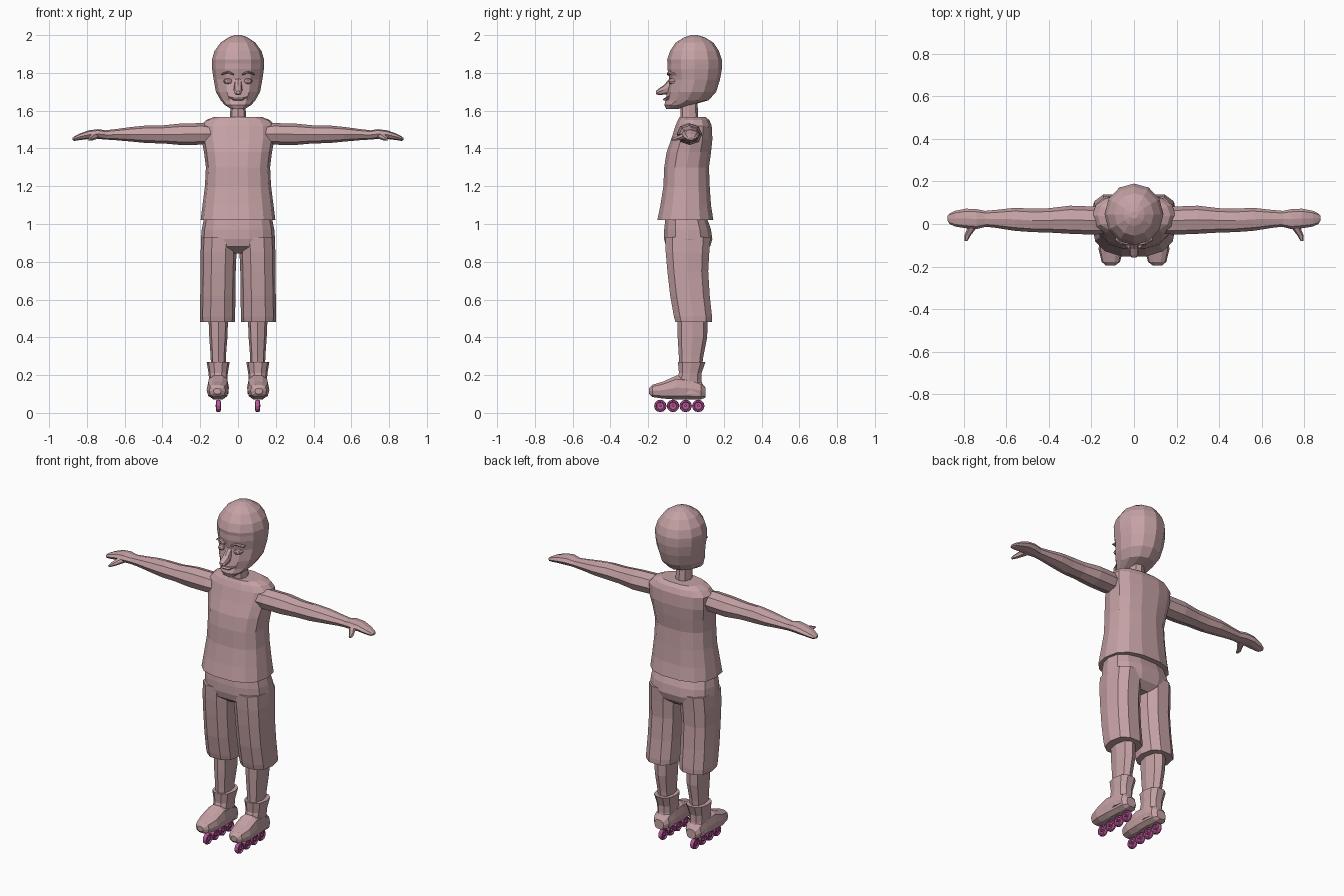
import bpy, bmesh, math


def material(name, rgb):
    m = bpy.data.materials.new(name)
    m.diffuse_color = (*rgb, 1)
    return m


CLAY = material("dusty_pink", (0.56, 0.36, 0.375))
MAGENTA = material("magenta", (0.50, 0.10, 0.33))


def loft(name, axis, sections, sides=12, power=0.85, mat=CLAY, mirror=False):
    """Skin rounded sections (t, u0, u1, v0, v1) placed along an axis."""
    bm = bmesh.new()
    rings = []
    for t, u0, u1, v0, v1 in sections:
        ring = []
        for i in range(sides):
            a = 2 * math.pi * i / sides
            c, s = math.cos(a), math.sin(a)
            u = (u0 + u1) / 2 + (u1 - u0) / 2 * math.copysign(abs(c) ** power, c)
            v = (v0 + v1) / 2 + (v1 - v0) / 2 * math.copysign(abs(s) ** power, s)
            ring.append(bm.verts.new({"x": (t, u, v), "y": (u, t, v), "z": (u, v, t)}[axis]))
        rings.append(ring)
    for a, b in zip(rings, rings[1:]):
        for i in range(sides):
            j = (i + 1) % sides
            bm.faces.new((a[i], a[j], b[j], b[i]))
    bm.faces.new(rings[0])
    bm.faces.new(rings[-1])
    bmesh.ops.recalc_face_normals(bm, faces=bm.faces)
    me = bpy.data.meshes.new(name)
    bm.to_mesh(me)
    bm.free()
    me.materials.append(mat)
    ob = bpy.data.objects.new(name, me)
    bpy.context.collection.objects.link(ob)
    if mirror:
        ob.modifiers.new("mirror", "MIRROR").use_mirror_merge = False
    return ob


def sym(rows):
    """Expand (z, half_width, front, back) rows into sections centred on x = 0."""
    return [(z, -w, w, f, b) for z, w, f, b in rows]


# Head with a fringe ridge, brow and narrowing chin
loft("head", "z", sym([
    (1.608, 0.035, -0.105, -0.045), (1.63, 0.07, -0.115, 0.03),
    (1.655, 0.092, -0.108, 0.12), (1.70, 0.117, -0.10, 0.16),
    (1.765, 0.129, -0.088, 0.18), (1.82, 0.137, -0.098, 0.19),
    (1.85, 0.138, -0.097, 0.19), (1.87, 0.138, -0.10, 0.19),
    (1.915, 0.125, -0.085, 0.175), (1.96, 0.092, -0.055, 0.145),
    (1.988, 0.05, -0.01, 0.10), (2.0, 0.018, 0.025, 0.06)]), power=1.0)

# Face: pointed nose, eyes, brows and lips
loft("nose", "y", [(-0.158, -0.010, 0.010, 1.688, 1.705),
                   (-0.148, -0.020, 0.020, 1.682, 1.714),
                   (-0.118, -0.023, 0.023, 1.685, 1.735),
                   (-0.075, -0.020, 0.020, 1.69, 1.785)], 8)
loft("eye", "y", [(-0.094, 0.043, 0.059, 1.752, 1.762),
                  (-0.088, 0.033, 0.070, 1.743, 1.769),
                  (-0.055, 0.028, 0.078, 1.738, 1.774)], 8, mirror=True)
loft("brow", "x", [(0.022, -0.102, -0.08, 1.785, 1.797),
                   (0.055, -0.098, -0.07, 1.797, 1.812),
                   (0.088, -0.080, -0.05, 1.788, 1.797)], 6, mirror=True)
loft("lips", "x", [(-0.05, -0.098, -0.08, 1.670, 1.676),
                   (-0.02, -0.123, -0.09, 1.652, 1.668),
                   (0.02, -0.123, -0.09, 1.652, 1.668),
                   (0.05, -0.098, -0.08, 1.670, 1.676)], 6)
loft("neck", "z", sym([(1.50, 0.055, -0.035, 0.085), (1.56, 0.043, -0.03, 0.065),
                       (1.66, 0.038, -0.03, 0.06)]), 8)

# Sleeveless shirt
loft("shirt", "z", sym([
    (1.02, 0.198, -0.155, 0.148), (1.10, 0.188, -0.138, 0.135),
    (1.20, 0.175, -0.122, 0.128), (1.30, 0.170, -0.118, 0.124),
    (1.38, 0.180, -0.105, 0.135), (1.45, 0.193, -0.08, 0.142),
    (1.52, 0.195, -0.058, 0.138), (1.55, 0.170, -0.045, 0.125),
    (1.567, 0.125, -0.035, 0.105)]), 14, 0.8)

# Long shorts: seat plus two wide legs
loft("shorts_seat", "z", sym([
    (0.845, 0.10, -0.06, 0.09), (0.88, 0.185, -0.108, 0.13), (0.92, 0.196, -0.118, 0.142),
    (0.97, 0.192, -0.118, 0.135), (1.04, 0.178, -0.11, 0.11)]), 14, 0.8)
loft("shorts_leg", "z", [
    (0.48, 0.017, 0.200, -0.060, 0.142), (0.51, 0.015, 0.202, -0.068, 0.142),
    (0.62, 0.014, 0.200, -0.088, 0.130), (0.75, 0.012, 0.198, -0.103, 0.122),
    (0.85, 0.008, 0.198, -0.112, 0.128), (0.93, 0.004, 0.194, -0.115, 0.135)],
    10, 0.8, mirror=True)

# Lower legs
loft("calf", "z", [
    (0.22, 0.065, 0.142, -0.035, 0.082), (0.30, 0.064, 0.145, -0.038, 0.092),
    (0.40, 0.056, 0.152, -0.044, 0.112), (0.52, 0.052, 0.157, -0.046, 0.115)],
    8, mirror=True)

# Skate boots: flared cuff, foot and wheels
loft("boot_cuff", "z", [
    (0.10, 0.050, 0.160, -0.045, 0.098), (0.17, 0.056, 0.153, -0.055, 0.085),
    (0.21, 0.054, 0.156, -0.040, 0.085), (0.27, 0.044, 0.166, -0.046, 0.106)],
    10, mirror=True)
loft("boot_foot", "y", [
    (-0.196, 0.090, 0.130, 0.100, 0.130), (-0.178, 0.066, 0.152, 0.083, 0.150),
    (-0.12, 0.050, 0.166, 0.074, 0.168), (-0.05, 0.048, 0.163, 0.068, 0.200),
    (0.03, 0.050, 0.158, 0.068, 0.190), (0.08, 0.054, 0.155, 0.070, 0.165),
    (0.103, 0.075, 0.135, 0.080, 0.135)], 10, 0.75, mirror=True)
for k in range(4):
    y = -0.136 + 0.067 * k
    rims = [(-0.005, 0.008), (-0.006, 0.019), (-0.013, 0.023), (-0.011, 0.030), (0, 0.033),
            (0.011, 0.030), (0.013, 0.023), (0.006, 0.019), (0.005, 0.008)]
    loft(f"wheel_{k + 1}", "x",
         [(0.104 + dx, y - r, y + r, 0.037 - r, 0.037 + r) for dx, r in rims],
         12, 1.0, MAGENTA, True)
    loft(f"axle_{k + 1}", "x",
         [(0.104 + dx, y - 0.008, y + 0.008, 0.029, 0.045) for dx in (-0.015, 0.015)],
         6, 1.0, MAGENTA, True)

# Outstretched arms, mitten-like hands and thumbs
loft("arm", "x", [
    (0.14, -0.045, 0.075, 1.425, 1.525), (0.19, -0.050, 0.082, 1.420, 1.534),
    (0.30, -0.046, 0.086, 1.418, 1.532), (0.40, -0.040, 0.074, 1.427, 1.522),
    (0.48, -0.038, 0.072, 1.428, 1.522), (0.56, -0.032, 0.076, 1.436, 1.514),
    (0.65, -0.018, 0.066, 1.444, 1.502), (0.72, -0.010, 0.060, 1.448, 1.494)],
    8, 0.95, mirror=True)
loft("hand", "x", [
    (0.69, -0.012, 0.060, 1.448, 1.494), (0.74, -0.024, 0.070, 1.450, 1.502),
    (0.79, -0.020, 0.072, 1.450, 1.496), (0.84, -0.012, 0.062, 1.444, 1.478),
    (0.866, 0.000, 0.050, 1.440, 1.464), (0.876, 0.015, 0.038, 1.444, 1.456)],
    8, 0.9, mirror=True)
loft("thumb", "y", [
    (-0.080, 0.782, 0.796, 1.442, 1.454), (-0.055, 0.768, 0.797, 1.440, 1.462),
    (-0.025, 0.745, 0.785, 1.446, 1.476), (0.010, 0.720, 0.775, 1.452, 1.490)],
    6, mirror=True)
